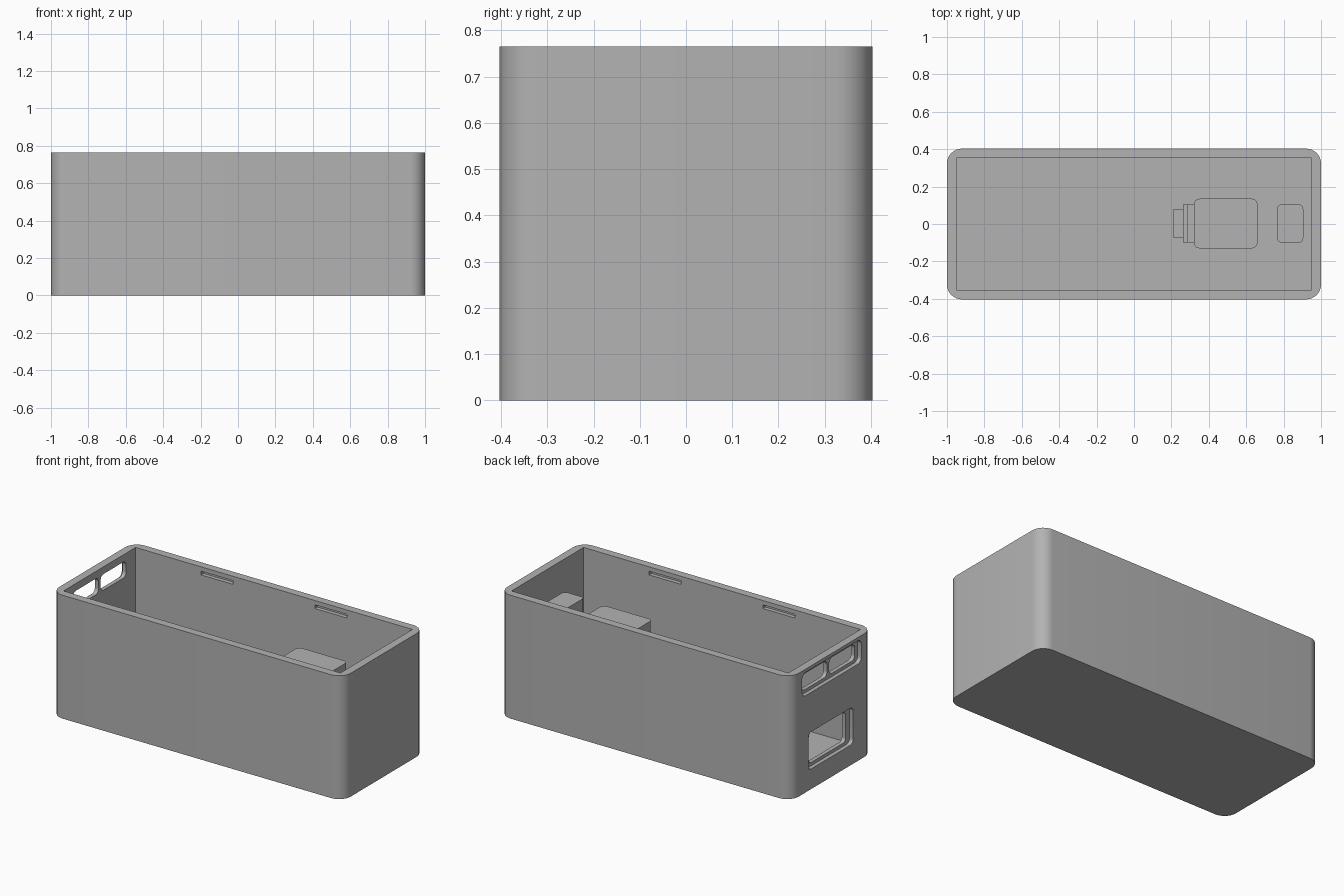
import bpy, bmesh, math
from mathutils import Vector

cube = bpy.data.objects.get("Cube")
if cube:
    bpy.data.objects.remove(cube, do_unlink=True)

grey = bpy.data.materials.new("plain_grey")
grey.use_nodes = True
GREY = (0.45, 0.45, 0.45, 1)
grey.diffuse_color = GREY
grey.node_tree.nodes["Principled BSDF"].inputs["Base Color"].default_value = GREY


def block(name, x, y, z, radius=0, axis="z", steps=8):
    """Box from x, y, z ranges, its edges along one axis rounded by radius."""
    bm = bmesh.new()
    bmesh.ops.create_cube(bm, size=1)
    for v in bm.verts:
        v.co = Vector([r[0] if c < 0 else r[1] for c, r in zip(v.co, (x, y, z))])
    if radius:
        i = "xyz".index(axis)
        edges = [e for e in bm.edges
                 if abs((e.verts[0].co - e.verts[1].co).normalized()[i]) > 0.9]
        bmesh.ops.bevel(bm, geom=edges, offset=radius, segments=steps,
                        profile=0.5, affect="EDGES")
    bmesh.ops.recalc_face_normals(bm, faces=bm.faces)
    mesh = bpy.data.meshes.new(name)
    bm.to_mesh(mesh)
    bm.free()
    mesh.materials.append(grey)
    obj = bpy.data.objects.new(name, mesh)
    bpy.context.collection.objects.link(obj)
    return obj


def cut(target, cutter):
    """Subtract the cutter and discard it."""
    cutter.hide_render = True
    mod = target.modifiers.new("cut", "BOOLEAN")
    mod.operation, mod.solver, mod.object = "DIFFERENCE", "EXACT", cutter
    bpy.context.view_layer.objects.active = target
    bpy.ops.object.modifier_apply(modifier=mod.name)
    bpy.data.objects.remove(cutter, do_unlink=True)


def smooth(obj):
    bpy.ops.object.select_all(action="DESELECT")
    obj.select_set(True)
    bpy.context.view_layer.objects.active = obj
    bpy.ops.object.shade_smooth_by_angle(angle=math.radians(30))


L, W, H = 1.0, 0.403, 0.765
WALL, FLOOR = 0.05, 0.04

# Open box with rounded outer corners
case = block("open_case", (-L, L), (-W, W), (0, H), 0.08)
cut(case, block("cavity", (WALL - L, L - WALL), (WALL - W, W - WALL), (FLOOR, 1)))

# Shallow recesses and through openings in the end wall
OUT, MID, IN = -1.1, -0.975, -0.9
cut(case, block("upper_recess", (OUT, MID), (-0.29, 0.29), (0.6, 0.745), 0.035, "x"))
for s in (-1, 1):
    cut(case, block("window", (OUT, IN), sorted((s * 0.01, s * 0.26)),
                    (0.62, 0.72), 0.03, "x"))
cut(case, block("lower_recess", (OUT, MID), (-0.21, 0.23), (0.125, 0.355), 0.03, "x"))
cut(case, block("lower_opening", (OUT, IN), (-0.17, 0.19), (0.145, 0.335), 0.025, "x"))

# Lid clip slots inside both long walls
for sx in (-1, 1):
    for sy in (-1, 1):
        cut(case, block("slot", sorted((sx * 0.28, sx * 0.5)),
                        sorted((sy * 0.3, sy * 0.378)), (0.715, 0.738)))
smooth(case)

# Pedestals and stepped neck on the floor
base = FLOOR - 0.01
smooth(block("main_pedestal", (0.32, 0.66), (-0.13, 0.135), (base, 0.57), 0.03))
smooth(block("small_pedestal", (0.765, 0.905), (-0.1, 0.105), (base, 0.6), 0.025))
block("neck_collar", (0.285, 0.325), (-0.1, 0.105), (base, 0.45))
block("neck_ring", (0.262, 0.29), (-0.1, 0.105), (base, 0.42))
block("neck_tip", (0.212, 0.265), (-0.075, 0.08), (base, 0.38))
